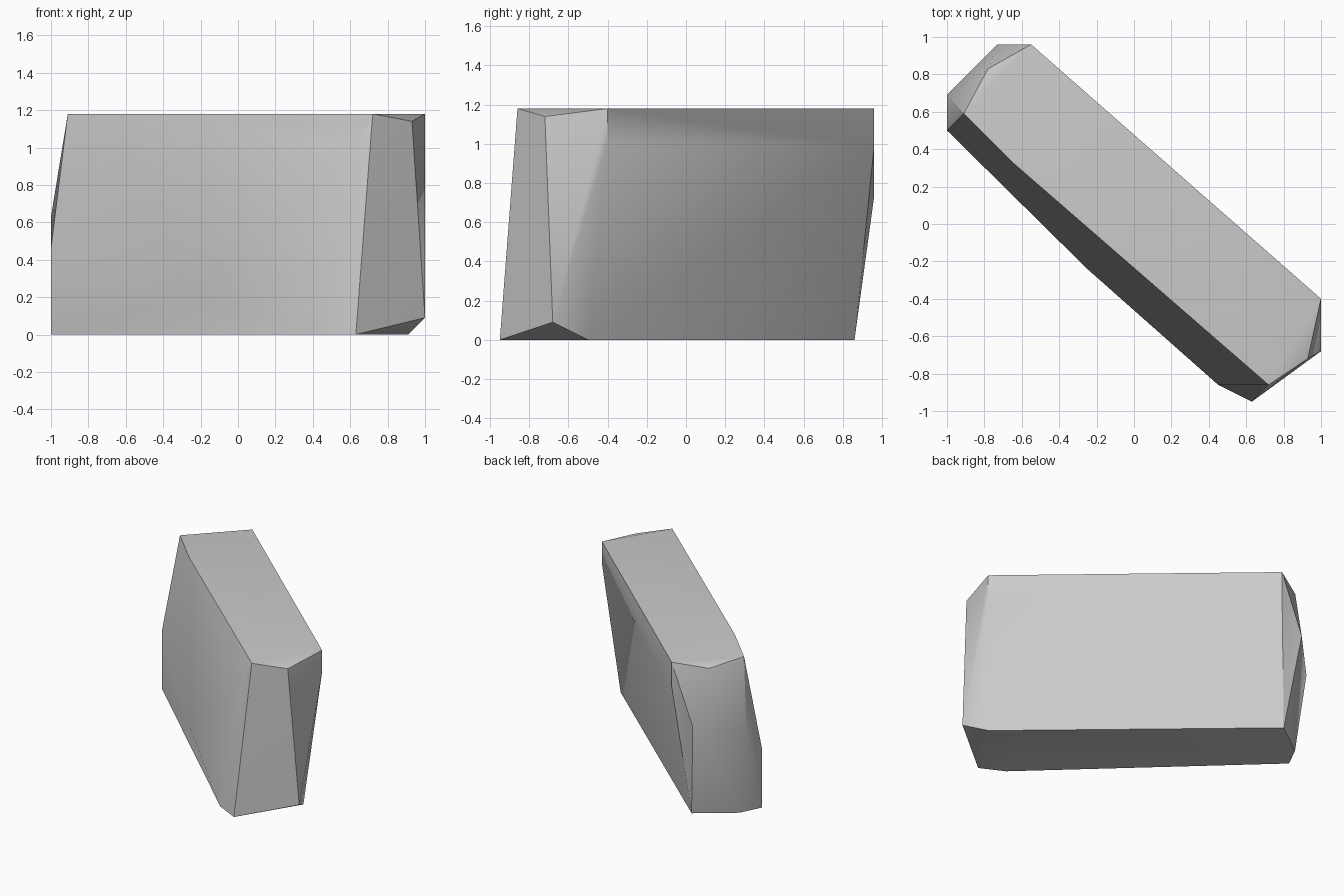
import bpy, bmesh, math

cube = bpy.data.objects.get("Cube")
if cube:
    bpy.data.objects.remove(cube, do_unlink=True)

# Plain grey stone
stone = bpy.data.materials.new("grey_stone")
stone.use_nodes = True
grey = (0.6, 0.6, 0.6, 1)
stone.diffuse_color = grey
stone.node_tree.nodes["Principled BSDF"].inputs["Base Color"].default_value = grey

# Corner points of the chipped slab
top_rim = [(-.55, .96, 1.18), (1, -.4, 1.18), (.93, -.72, 1.14), (.72, -.86, 1.18),
           (-.65, .33, 1.18), (-.91, .59, 1.18), (-.78, .83, 1.145)]
chips = [(-.55, .96, .99), (-.73, .96, .73), (-1, .69, .63), (-1, .5, .46),
         (1, -.4, 1.01), (1, -.68, .09), (.64, -.86, 1), (-.25, -.24, .2)]
base_rim = [(-.65, .86, 0), (-.92, .66, 0), (-1, .5, 0), (.45, -.86, 0),
            (.63, -.95, 0), (.91, -.5, 0)]

# The slab is the convex skin around those corners
bm = bmesh.new()
for p in top_rim + chips + base_rim:
    bm.verts.new(p)
hull = bmesh.ops.convex_hull(bm, input=bm.verts[:])
loose = [v for v in bm.verts if not v.link_faces]
bmesh.ops.delete(bm, geom=loose, context='VERTS')
bmesh.ops.recalc_face_normals(bm, faces=bm.faces[:])
mesh = bpy.data.meshes.new("rock_slab")
bm.to_mesh(mesh)
bm.free()
mesh.materials.append(stone)
slab = bpy.data.objects.new("rock_slab", mesh)
bpy.context.collection.objects.link(slab)

# Soft faces with crisp chipped edges
bpy.ops.object.select_all(action='DESELECT')
slab.select_set(True)
bpy.context.view_layer.objects.active = slab
bpy.ops.object.shade_smooth_by_angle(angle=math.radians(30))
